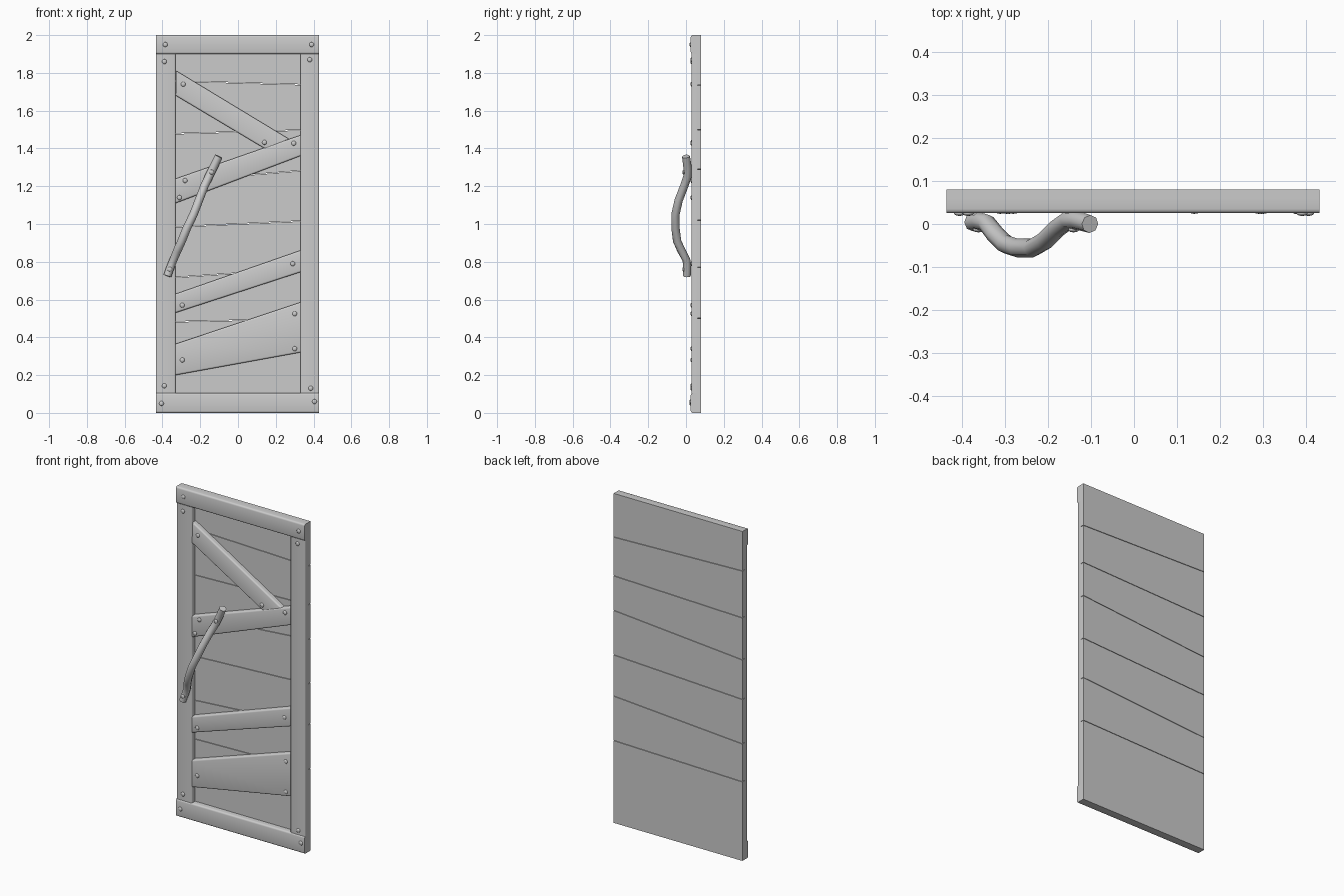
import bpy, bmesh, math
from mathutils import Vector

if "Cube" in bpy.data.objects:
    bpy.data.objects.remove(bpy.data.objects["Cube"])


def finish(name, bm, angle=40):
    bmesh.ops.recalc_face_normals(bm, faces=bm.faces)
    me = bpy.data.meshes.new(name)
    bm.to_mesh(me)
    bm.free()
    ob = bpy.data.objects.new(name, me)
    bpy.context.collection.objects.link(ob)
    bpy.ops.object.select_all(action='DESELECT')
    ob.select_set(True)
    bpy.context.view_layer.objects.active = ob
    bpy.ops.object.shade_smooth_by_angle(angle=math.radians(angle))
    return ob


def board(name, pts, y0, y1, bevel=0.0):
    """Board from an (x, z) outline; outline edges 0 and 2 are the long sides, rounded in front."""
    bm = bmesh.new()
    front = [bm.verts.new((x, y0, z)) for x, z in pts]
    back = [bm.verts.new((x, y1, z)) for x, z in pts]
    bm.faces.new(front)
    bm.faces.new(back[::-1])
    n = len(pts)
    for i in range(n):
        j = (i + 1) % n
        bm.faces.new((front[i], back[i], back[j], front[j]))
    if bevel:
        edges = [bm.edges.get((front[i], front[(i + 1) % n])) for i in (0, 2)]
        bmesh.ops.bevel(bm, geom=edges, offset=bevel, segments=3,
                        profile=0.5, affect='EDGES')
    return finish(name, bm)


L, R = -0.435, 0.43

# Back planks with slanted seams
left = [0, 0.48, 0.71, 0.98, 0.122 * 10, 1.475, 1.76, 2.0]
right = [0, 0.50, 0.77, 1.02, 1.29, 1.50, 1.735, 2.0]
g = 0.0015
for i in range(7):
    board(f"back_plank_{i + 1}",
          [(L, left[i] + g * (i > 0)), (R, right[i] + g * (i > 0)),
           (R, right[i + 1] - g * (i < 6)), (L, left[i + 1] - g * (i < 6))],
          0.060, 0.080)

# Frame rails and stiles
for name, z0, z1 in (("bottom_rail", 0.0, 0.105), ("top_rail", 1.9, 2.0)):
    board(name, [(L, z0), (R, z0), (R, z1), (L, z1)], 0.025, 0.061, 0.010)
for name, x0, x1 in (("left_stile", L, -0.33), ("right_stile", 0.33, R)):
    board(name, [(x0, 0.104), (x0, 1.901), (x1, 1.901), (x1, 0.104)], 0.029, 0.061, 0.008)

# Crooked braces
braces = [
    [(-0.325, 1.81), (0.27, 1.45), (0.14, 1.40), (-0.33, 1.68)],
    [(-0.33, 1.24), (0.33, 1.47), (0.33, 1.36), (-0.33, 1.11)],
    [(-0.33, 0.63), (0.33, 0.86), (0.33, 0.745), (-0.33, 0.53)],
    [(-0.33, 0.365), (0.33, 0.585), (0.33, 0.32), (-0.33, 0.20)],
]
for i, pts in enumerate(braces):
    board(f"brace_{i + 1}", pts, 0.030, 0.061, 0.009)

# Bent branch handle: x, y, z, radius
path = [(-0.374, 0.004, 0.725, 0.021), (-0.358, 0.006, 0.77, 0.021),
        (-0.342, 0.002, 0.81, 0.021), (-0.321, -0.025, 0.86, 0.022),
        (-0.298, -0.047, 0.91, 0.022), (-0.27, -0.056, 0.98, 0.022),
        (-0.236, -0.056, 1.05, 0.022), (-0.207, -0.039, 1.125, 0.022),
        (-0.178, -0.010, 1.20, 0.022), (-0.152, 0.009, 1.255, 0.022),
        (-0.130, 0.008, 1.30, 0.022), (-0.102, 0.000, 1.358, 0.021)]
SIDES = 8
bm = bmesh.new()
rings = []
for i, (x, y, z, r) in enumerate(path):
    a = Vector(path[max(i - 1, 0)][:3])
    b = Vector(path[min(i + 1, len(path) - 1)][:3])
    t = (b - a).normalized()
    u = t.cross(Vector((0, 1, 0))).normalized()
    v = t.cross(u)
    rings.append([bm.verts.new(Vector((x, y, z)) + r * (
        u * math.cos(k * math.tau / SIDES) + v * math.sin(k * math.tau / SIDES)))
        for k in range(SIDES)])
for p, q in zip(rings, rings[1:]):
    for k in range(SIDES):
        m = (k + 1) % SIDES
        bm.faces.new((p[k], p[m], q[m], q[k]))
bm.faces.new(rings[0])
bm.faces.new(rings[-1])
finish("handle", bm, 60)

# Domed nail heads: x, z on each kind of surface
nails = {
    0.025: [(-0.385, 1.95), (0.39, 1.95), (-0.405, 0.05), (0.405, 0.06)],
    0.029: [(-0.39, 1.86), (0.38, 1.87), (-0.39, 0.143), (0.385, 0.13)],
    0.030: [(-0.29, 1.74), (0.14, 1.432), (0.295, 1.427), (-0.28, 1.23),
            (-0.31, 1.14), (0.29, 0.79), (-0.295, 0.57), (0.30, 0.525),
            (0.30, 0.34), (-0.295, 0.28)],
    -0.013: [(-0.14, 1.275), (-0.361, 0.76)],
}
count = 0
for y, spots in nails.items():
    for x, z in spots:
        count += 1
        bm = bmesh.new()
        bmesh.ops.create_uvsphere(bm, u_segments=10, v_segments=6, radius=0.013)
        bmesh.ops.scale(bm, vec=(1, 0.5, 1), verts=bm.verts)
        bmesh.ops.translate(bm, vec=(x, y, z), verts=bm.verts)
        finish(f"nail_{count}", bm, 60)
